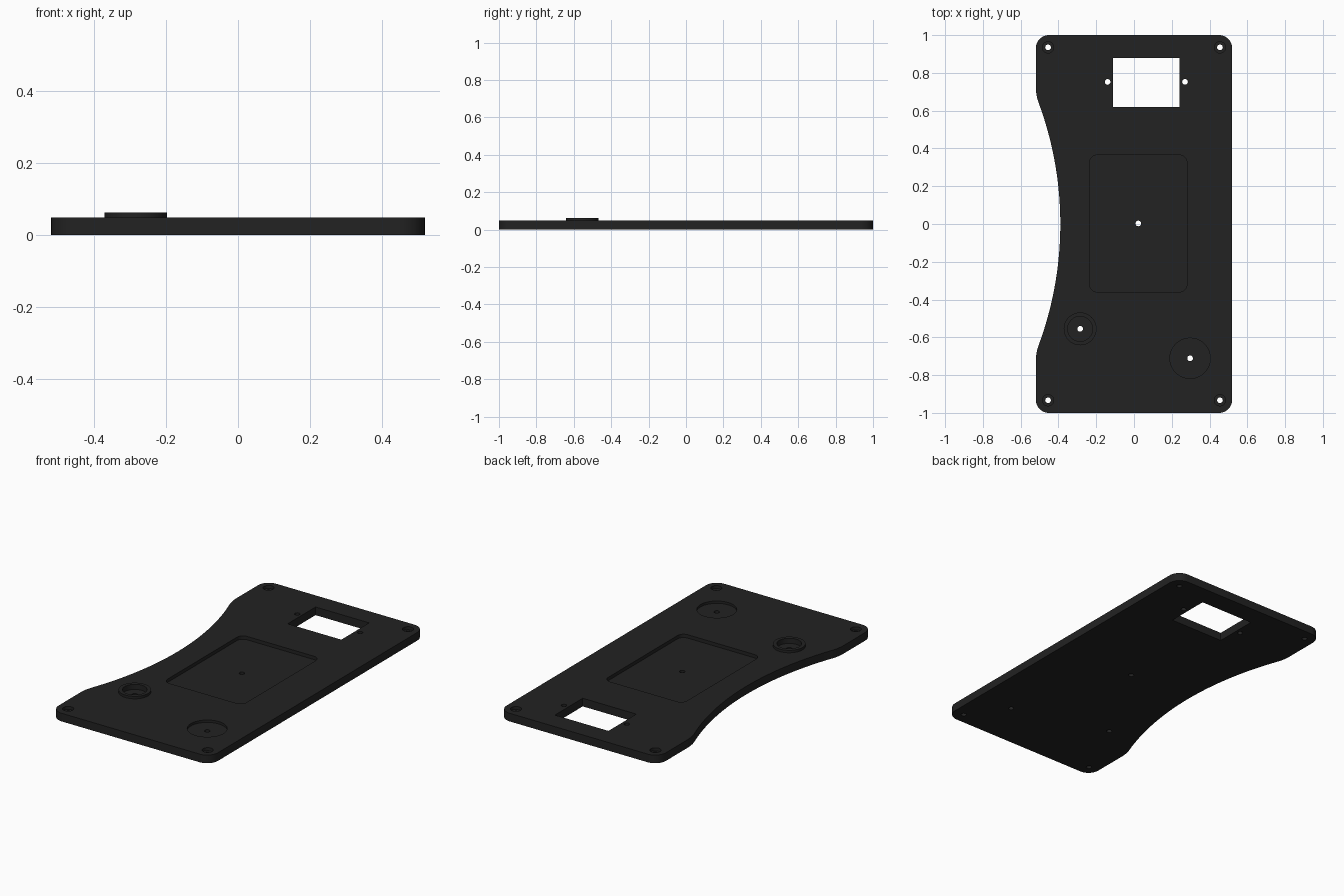
import bpy, bmesh, math

if "Cube" in bpy.data.objects:
    bpy.data.objects.remove(bpy.data.objects["Cube"])

T = 0.048        # plate thickness
BOSS_TOP = 0.0625

black = bpy.data.materials.new("matte_black")
black.diffuse_color = (0.016, 0.016, 0.016, 1)
black.use_nodes = True
black.node_tree.nodes["Principled BSDF"].inputs["Base Color"].default_value = black.diffuse_color


def arc(cx, cy, r, a0, a1, n):
    """Points on an arc, angles in degrees."""
    return [(cx + r * math.cos(math.radians(a0 + (a1 - a0) * i / n)),
             cy + r * math.sin(math.radians(a0 + (a1 - a0) * i / n))) for i in range(n + 1)]


def circle(cx, cy, r, n=40):
    return arc(cx, cy, r, 0, 360, n)[:-1]


def rounded_rect(x0, x1, y0, y1, r):
    return (arc(x1 - r, y1 - r, r, 0, 90, 8) + arc(x0 + r, y1 - r, r, 90, 180, 8)
            + arc(x0 + r, y0 + r, r, 180, 270, 8) + arc(x1 - r, y0 + r, r, 270, 360, 8))


def prism(name, points, z0, z1):
    """Counter-clockwise outline extruded from z0 to z1."""
    bm = bmesh.new()
    face = bm.faces.new([bm.verts.new((x, y, z0)) for x, y in points])
    up = bmesh.ops.extrude_face_region(bm, geom=[face])["geom"]
    bmesh.ops.translate(bm, vec=(0, 0, z1 - z0),
                        verts=[v for v in up if isinstance(v, bmesh.types.BMVert)])
    bmesh.ops.recalc_face_normals(bm, faces=bm.faces)
    me = bpy.data.meshes.new(name)
    bm.to_mesh(me)
    bm.free()
    ob = bpy.data.objects.new(name, me)
    bpy.context.collection.objects.link(ob)
    me.materials.append(black)
    return ob


def cut(target, points, z0, z1=0.2):
    """Subtract a prism from the target and discard the cutter."""
    cutter = prism("cutter", points, z0, z1)
    mod = target.modifiers.new("cut", "BOOLEAN")
    mod.operation, mod.solver, mod.object = "DIFFERENCE", "EXACT", cutter
    bpy.ops.object.select_all(action="DESELECT")
    bpy.context.view_layer.objects.active = target
    target.select_set(True)
    bpy.ops.object.modifier_apply(modifier=mod.name)
    bpy.data.objects.remove(cutter)


# Plate outline: rounded corners and a concave waist on the left
W, R, RF, RC = 0.52, 1.85, 0.25, 0.07
waist_x = -0.39 - R
fillet_x = -W + RF
fillet_y = math.sqrt((R + RF) ** 2 - (fillet_x - waist_x) ** 2)
ang = math.degrees(math.asin(fillet_y / (R + RF)))
outline = (arc(W - RC, 1 - RC, RC, 0, 90, 10)
           + arc(-W + RC, 1 - RC, RC, 90, 180, 10)
           + arc(fillet_x, fillet_y, RF, 180, 180 + ang, 8)
           + arc(waist_x, 0, R, ang, -ang, 48)[1:-1]
           + arc(fillet_x, -fillet_y, RF, 180 - ang, 180, 8)
           + arc(-W + RC, -1 + RC, RC, 180, 270, 10)
           + arc(W - RC, -1 + RC, RC, 270, 360, 10))
plate = prism("plate", outline, 0, T)

# Raised ring around the small round socket
SX, SY = -0.285, -0.555
ring = prism("socket_ring", circle(SX, SY, 0.087), T, BOSS_TOP)
cut(ring, circle(SX, SY, 0.066), -0.1)

# Window and shallow pockets
cut(plate, [(-0.11, 0.62), (0.24, 0.62), (0.24, 0.88), (-0.11, 0.88)], -0.1)
cut(plate, rounded_rect(-0.235, 0.28, -0.36, 0.365, 0.04), T - 0.02)
cut(plate, circle(SX, SY, 0.066), 0.032)
cut(plate, circle(0.297, -0.711, 0.107), T - 0.014)

# Counterbored screw holes in the corners
corners = [(sx * 0.455, y) for sx in (-1, 1) for y in (-0.933, 0.935)]
for x, y in corners:
    cut(plate, circle(x, y, 0.03, 24), T - 0.018)

# Through holes
for x, y in corners + [(-0.14, 0.752), (0.27, 0.752), (0.023, 0.003),
                       (SX, SY), (0.297, -0.711)]:
    cut(plate, circle(x, y, 0.015, 20), -0.1)

# Smooth curved walls, keep edges crisp
for ob in (plate, ring):
    bpy.ops.object.select_all(action="DESELECT")
    bpy.context.view_layer.objects.active = ob
    ob.select_set(True)
    bpy.ops.object.shade_smooth_by_angle(angle=math.radians(30))
